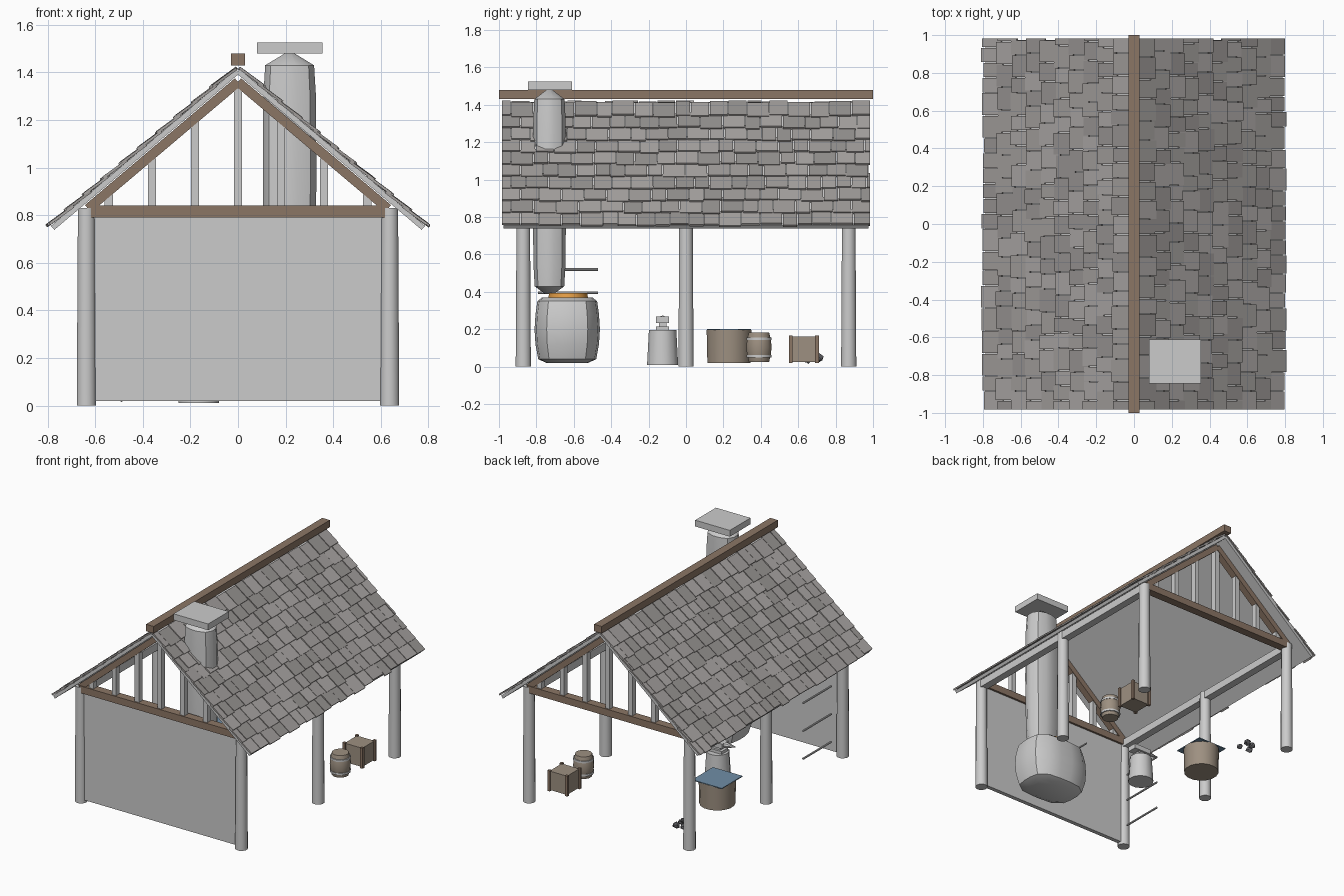
import bpy, bmesh, math, random
from mathutils import Matrix, Vector

if "Cube" in bpy.data.objects:
    bpy.data.objects.remove(bpy.data.objects["Cube"])

random.seed(4)

def mat(name, rgb):
    m = bpy.data.materials.new(name)
    m.diffuse_color = (*rgb, 1)
    m.use_nodes = True
    m.node_tree.nodes["Principled BSDF"].inputs["Base Color"].default_value = m.diffuse_color
    return m

BROWN = mat("timber", (0.26, 0.18, 0.13))
TAN = mat("pale_wood", (0.34, 0.28, 0.22))
DARK = mat("dark_iron", (0.12, 0.12, 0.13))
COAL = mat("glowing_coal", (0.75, 0.33, 0.06))
WATER = mat("water", (0.16, 0.27, 0.38))
SHAKE = [mat("shake_a", (0.36, 0.34, 0.33)), mat("shake_b", (0.31, 0.295, 0.285)),
         mat("shake_c", (0.40, 0.38, 0.37))]

def finish(name, bm, m=None, smooth=False):
    bmesh.ops.recalc_face_normals(bm, faces=bm.faces[:])
    me = bpy.data.meshes.new(name)
    bm.to_mesh(me)
    bm.free()
    ob = bpy.data.objects.new(name, me)
    bpy.context.collection.objects.link(ob)
    for k in (m if isinstance(m, list) else [m] if m else []):
        me.materials.append(k)
    if smooth:
        bpy.context.view_layer.objects.active = ob
        ob.select_set(True)
        bpy.ops.object.shade_smooth_by_angle(angle=math.radians(40))
        ob.select_set(False)
    return ob

def add_box(bm, c, d, rot=None, mi=0):
    M = Matrix.Translation(c) @ (rot or Matrix()) @ Matrix.Diagonal((*d, 1))
    for v in bmesh.ops.create_cube(bm, size=1, matrix=M)["verts"]:
        for f in v.link_faces:
            f.material_index = mi

def box(name, c, d, m=None, rot=None):
    bm = bmesh.new()
    add_box(bm, c, d, rot)
    return finish(name, bm, m)

def loft(name, c, rings, sides=12, power=2, m=None, smooth=True):
    """Stack of (z, rx, ry) superellipse rings, capped at both ends."""
    bm = bmesh.new()
    prev = None
    for z, rx, ry in rings:
        cur = []
        for i in range(sides):
            a = 2 * math.pi * (i + 0.5) / sides
            ca, sa = math.cos(a), math.sin(a)
            k = (abs(ca) ** power + abs(sa) ** power) ** (-1 / power)
            cur.append(bm.verts.new((c[0] + rx * k * ca, c[1] + ry * k * sa, z)))
        if prev:
            for i in range(sides):
                j = (i + 1) % sides
                bm.faces.new((prev[i], prev[j], cur[j], cur[i]))
        else:
            bm.faces.new(cur)
        prev = cur
    bm.faces.new(prev)
    return finish(name, bm, m, smooth)

def rod(name, a, b, r, m=None, r2=None, sides=8):
    a, b = Vector(a), Vector(b)
    bm = bmesh.new()
    M = Matrix.Translation((a + b) / 2) @ (b - a).to_track_quat('Z', 'Y').to_matrix().to_4x4()
    bmesh.ops.create_cone(bm, cap_ends=True, segments=sides, radius1=r,
                          radius2=r if r2 is None else r2, depth=(b - a).length, matrix=M)
    return finish(name, bm, m, True)

# Posts, top plates, front wall
for sx, side in ((-1, "left"), (1, "right")):
    for y, row in ((-0.87, "front"), (0, "middle"), (0.87, "back")):
        loft(f"post_{row}_{side}", (sx * 0.637, y), [(0, .042, .042), (.83, .037, .037)])
    box(f"top_plate_{side}", (sx * 0.637, 0, 0.80), (0.055, 1.78, 0.055))
box("front_wall", (0, -0.87, 0.405), (1.26, 0.03, 0.77))

# Gable trusses
SLOPE = 0.845
ANG = math.atan(SLOPE)
CA, SA = math.cos(ANG), math.sin(ANG)
for y, row in ((-0.87, "front"), (0.87, "back")):
    box(f"tie_beam_{row}", (0, y, 0.815), (1.27, 0.06, 0.05), BROWN)
    for s in (-1, 1):
        box(f"rafter_{row}_{'left' if s < 0 else 'right'}", (s * 0.315, y, 1.36 - SLOPE * 0.315),
            (0.63 / CA, 0.05, 0.04), BROWN, Matrix.Rotation(s * ANG, 4, 'Y'))
    for i in range(-3, 4):
        x = i * 0.181
        top = 1.345 - SLOPE * abs(x)
        box(f"stud_{row}_{i + 4}", (x, y, (0.81 + top) / 2), (0.034, 0.04, top - 0.81))

# Roof: boarding plus staggered shakes on each slope
LEN, ROWS, STEP = 1.02, 10, 0.1
for s, side in ((-1, "left"), (1, "right")):
    rot = Matrix.Rotation(s * ANG, 4, 'Y')

    def on_slope(t, y, h):
        return Vector((s * (t * CA + h * SA), y, 1.405 - t * SA + h * CA))

    box(f"roof_boards_{side}", on_slope(LEN / 2, 0, 0), (LEN, 1.95, 0.022), None, rot)
    bm = bmesh.new()
    tilt = Matrix.Rotation(s * (ANG - 0.07), 4, 'Y')
    for r in range(ROWS):
        y = -0.985
        first = True
        while y < 0.97:
            w = random.choice((0.08, 0.1, 0.12)) if not first else (0.1 if r % 2 else 0.05)
            first = False
            w = min(w, 0.985 - y)
            t = STEP * (r + 0.5) + random.uniform(-0.006, 0.012)
            add_box(bm, on_slope(t + 0.012, y + w / 2, 0.016 + random.uniform(0, 0.004)),
                    (0.125, w - 0.005, 0.011), tilt, random.randrange(3))
            y += w
    finish(f"roof_shakes_{side}", bm, SHAKE)
box("ridge_beam", (0, 0, 1.455), (0.06, 2.0, 0.05), BROWN)

# Forge, coals, chimney
loft("forge_body", (0.215, -0.635), [(.02, .16, .11), (.04, .21, .155), (.12, .235, .17), (.2, .24, .175),
     (.28, .235, .17), (.35, .215, .16), (.37, .18, .135)], 16, 3.5)
loft("coal_bed", (0.215, -0.63), [(.365, .14, .11), (.395, .13, .105)], 12, 2, COAL)
rod("poker", (0.03, -0.79, 0.395), (0.03, -0.47, 0.395), 0.006)
loft("chimney", (0.217, -0.73), [(.39, .03, .025), (.43, .098, .08), (.55, .108, .087), (.95, .114, .09),
     (1.3, .112, .088), (1.43, .104, .082), (1.485, .012, .01)], 12, 2.6)
box("chimney_cap", (0.217, -0.728, 1.503), (0.275, 0.235, 0.045))

# Wall rack rods
for i, z in enumerate((0.12, 0.32, 0.52)):
    rod(f"rack_rod_{i + 1}", (-0.6, -0.79, z), (-0.6, -0.47, z), 0.007)

# Anvil on its stump
AX, AY = -0.165, -0.125
loft("anvil_stump", (AX, AY), [(.01, .088, .086), (.195, .076, .076)])
box("anvil_foot", (AX, AY, 0.205), (0.11, 0.07, 0.02))
box("anvil_waist", (AX, AY, 0.225), (0.07, 0.04, 0.03))
box("anvil_face", (AX + 0.01, AY, 0.252), (0.14, 0.07, 0.035))
rod("anvil_horn", (AX - 0.06, AY, 0.252), (AX - 0.14, AY, 0.258), 0.022, None, 0.004)

# Quench tub with square water sheet
loft("quench_tub", (-0.41, 0.23), [(.02, .118, .118), (.197, .122, .122)], 16, 2, TAN)
box("tub_water", (-0.41, 0.23, 0.198), (0.235, 0.235, 0.006), WATER)

# Barrel with hoops
BX, BY = 0.54, 0.39
loft("barrel", (BX, BY), [(.025, .056, .056), (.065, .066, .066), (.105, .07, .07), (.145, .066, .066),
     (.183, .056, .056)], 12, 2, TAN)
for i, z in enumerate((0.055, 0.15)):
    loft(f"barrel_hoop_{i + 1}", (BX, BY), [(z - .007, .069, .069), (z + .007, .069, .069)])

# Crate with corner battens
CX, CY = 0.525, 0.63
box("crate", (CX, CY, 0.093), (0.14, 0.14, 0.135), TAN)
for sx in (-1, 1):
    for sy in (-1, 1):
        box(f"crate_batten_{sx}_{sy}", (CX + sx * .07, CY + sy * .07, 0.093), (.02, .02, .147), BROWN)

# Ore lumps
for i, (x, y, z, r) in enumerate(((-.42, .71, .045, .026), (-.49, .65, .045, .026), (-.41, .64, .04, .022),
                                  (-.47, .7, .045, .024), (-.45, .67, .075, .02))):
    bm = bmesh.new()
    bmesh.ops.create_icosphere(bm, subdivisions=1, radius=r, matrix=Matrix.Translation((x, y, z)))
    for v in bm.verts:
        v.co += Vector([random.uniform(-.004, .004) for _ in range(3)])
    finish(f"ore_lump_{i + 1}", bm, DARK)
